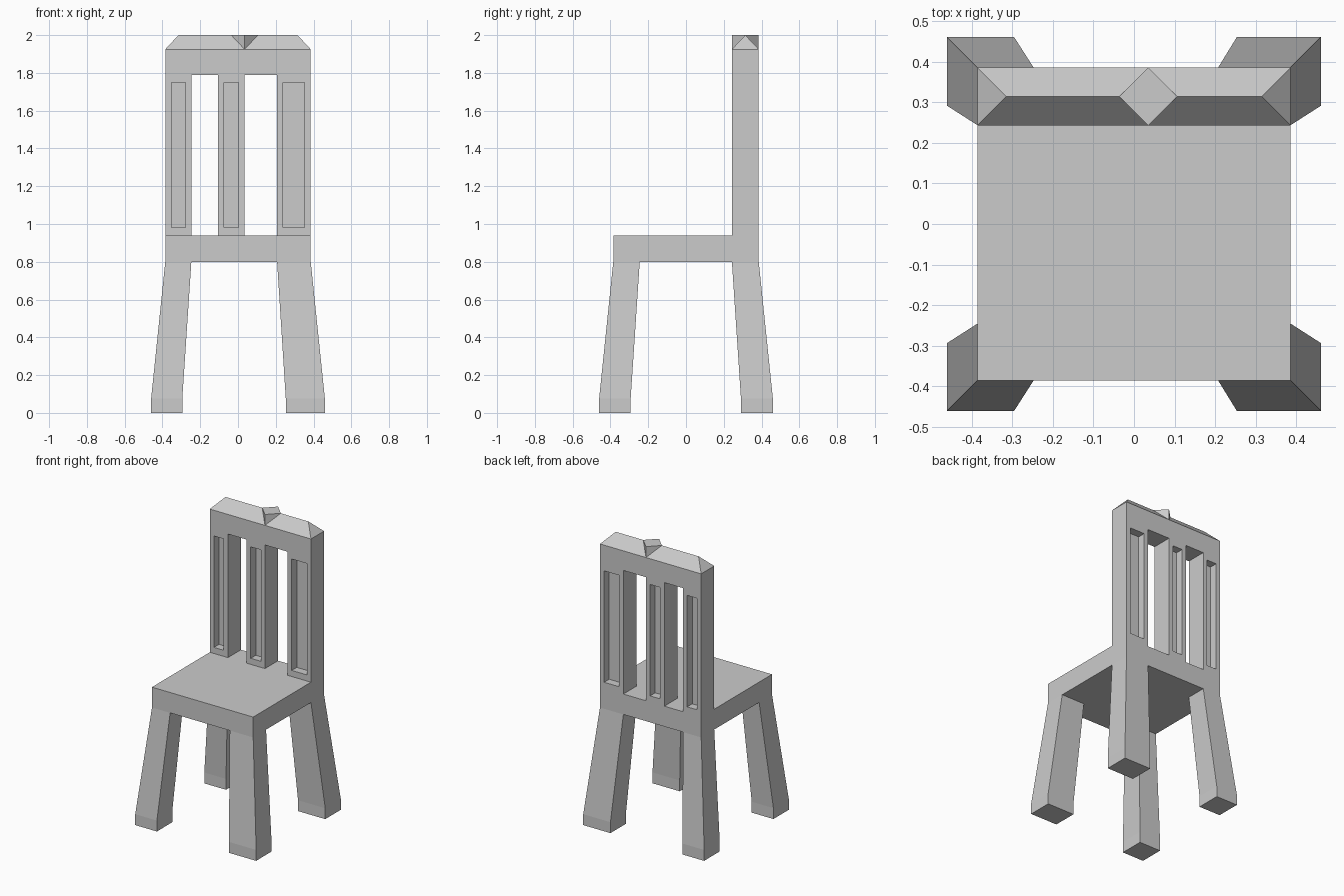
import bpy
import bmesh

if "Cube" in bpy.data.objects:
    bpy.data.objects.remove(bpy.data.objects["Cube"], do_unlink=True)

GREY = (0.6, 0.6, 0.6, 1.0)
grey = bpy.data.materials.new("plain grey")
grey.use_nodes = True
grey.diffuse_color = GREY
grey.node_tree.nodes["Principled BSDF"].inputs["Base Color"].default_value = GREY


def loft(name, rings, pocket=0.0):
    """Join rectangular rings (x0, x1, y0, y1, z); optionally sink front and back pockets."""
    bm = bmesh.new()
    loops = [[bm.verts.new(p) for p in ((a, c, z), (b, c, z), (b, d, z), (a, d, z))]
             for a, b, c, d, z in rings]
    bm.faces.new(loops[0][::-1])
    bm.faces.new(loops[-1])
    for low, high in zip(loops, loops[1:]):
        for i in range(4):
            j = (i + 1) % 4
            bm.faces.new((low[i], low[j], high[j], high[i]))
    bmesh.ops.remove_doubles(bm, verts=bm.verts, dist=0.0001)
    bmesh.ops.recalc_face_normals(bm, faces=bm.faces)
    if pocket:
        middle = (rings[0][4] + rings[-1][4]) / 2
        panels = [f for f in bm.faces if abs(f.normal.y) > 0.9]
        bmesh.ops.inset_individual(bm, faces=panels, thickness=0.045)
        for f in panels:
            for v in f.verts:
                v.co.z += 0.01 if v.co.z < middle else -0.01
        # Straight walls, then the sunken floor
        normals = [f.normal.copy() for f in panels]
        floors = bmesh.ops.extrude_discrete_faces(bm, faces=panels)["faces"]
        for f, n in zip(floors, normals):
            bmesh.ops.translate(bm, verts=f.verts, vec=-n * pocket)
        bmesh.ops.recalc_face_normals(bm, faces=bm.faces)
    mesh = bpy.data.meshes.new(name)
    bm.to_mesh(mesh)
    bm.free()
    mesh.materials.append(grey)
    ob = bpy.data.objects.new(name, mesh)
    bpy.context.collection.objects.link(ob)
    return ob


HALF, FOOT = 0.385, 0.46
BACK = (0.243, HALF)
SEAT_LOW, SEAT_TOP, RAIL_LOW, RAIL_TOP, PEAK = 0.8, 0.94, 1.79, 1.925, 2.0

# Seat slab
loft("seat", [(-HALF, HALF, -HALF, HALF, z) for z in (SEAT_LOW, SEAT_TOP)])

# Splayed legs with short upright feet; the left pair is wider
sides = {"right": ((-HALF, -0.247), (-FOOT, -0.295)),
         "left": ((0.207, HALF), (0.253, FOOT))}
ends = {"front": ((-HALF, -0.245), (-FOOT, -0.293)),
        "back": (BACK, (0.291, FOOT))}
for side, (top_x, foot_x) in sides.items():
    for end, (top_y, foot_y) in ends.items():
        loft(f"{end}_{side}_leg", [(*foot_x, *foot_y, 0),
                                   (*foot_x, *foot_y, 0.075),
                                   (*top_x, *top_y, SEAT_LOW)])

# Backrest posts with sunken panels on both faces
posts = {"right_post": sides["right"][0],
         "middle_post": (-0.105, 0.035),
         "left_post": sides["left"][0]}
for name, span in posts.items():
    loft(name, [(*span, *BACK, z) for z in (SEAT_TOP, RAIL_LOW)], pocket=0.055)

# Top rail and its hipped cap
loft("top_rail", [(-HALF, HALF, *BACK, z) for z in (RAIL_LOW, RAIL_TOP)])
ridge = sum(BACK) / 2
loft("rail_cap", [(-HALF, HALF, *BACK, RAIL_TOP),
                  (-HALF + 0.07, HALF - 0.07, ridge, ridge, PEAK)])

# Upright diamond block on the ridge
bpy.ops.mesh.primitive_cylinder_add(vertices=4, radius=0.071, depth=PEAK - RAIL_TOP,
                                    location=(0.035, ridge, (PEAK + RAIL_TOP) / 2))
diamond = bpy.context.object
diamond.name = "cap_diamond"
diamond.data.materials.append(grey)
